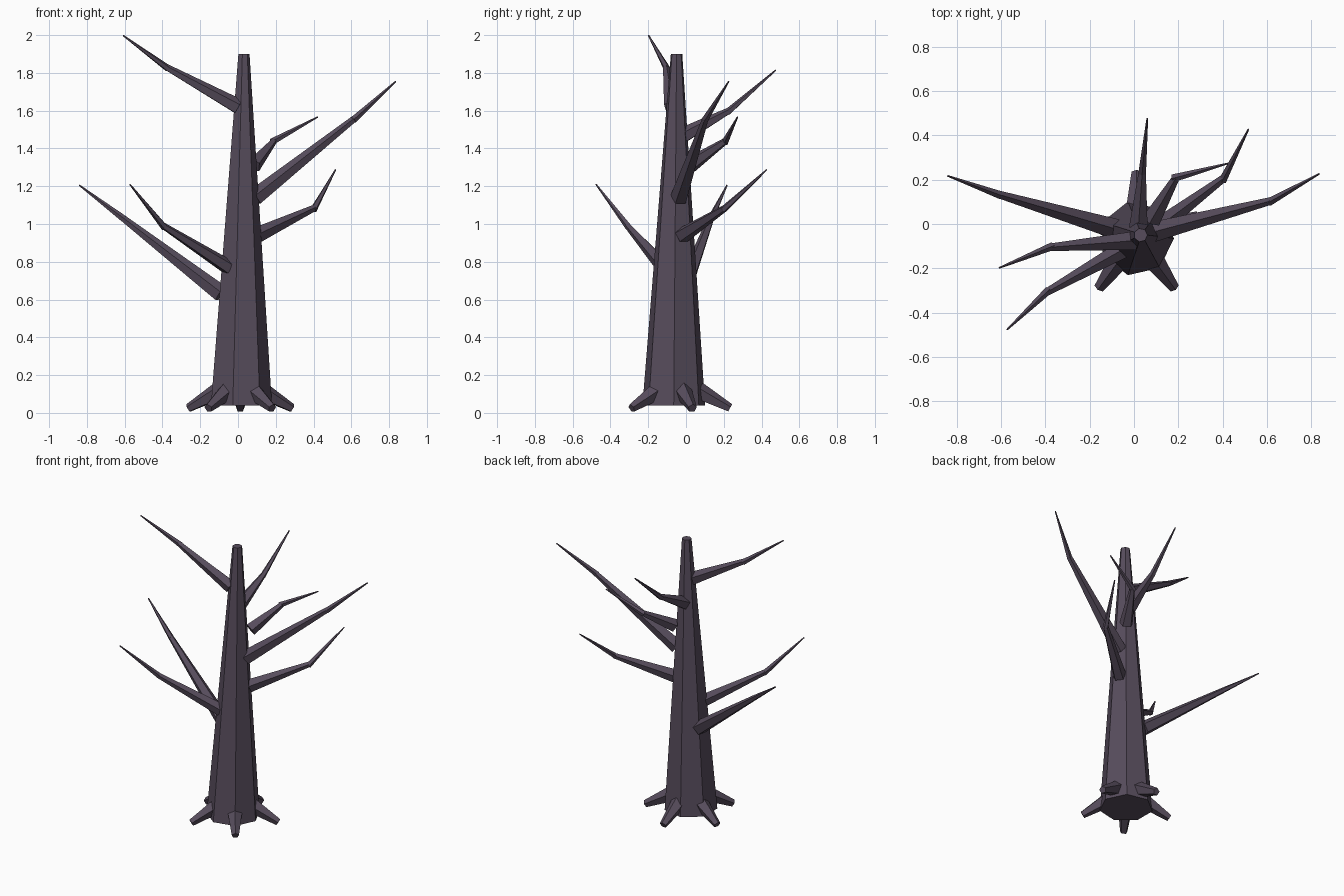
import bpy, bmesh, math
from mathutils import Vector, Matrix

if "Cube" in bpy.data.objects:
    bpy.data.objects.remove(bpy.data.objects["Cube"])

bark = bpy.data.materials.new("bark")
bark.diffuse_color = (0.095, 0.073, 0.108, 1)
bark.use_nodes = True
bark.node_tree.nodes["Principled BSDF"].inputs["Base Color"].default_value = bark.diffuse_color


def add_taper(bm, a, b, r1, r2, sides):
    """Tapered prism from point a to point b."""
    a, b = Vector(a), Vector(b)
    d = b - a
    rot = d.to_track_quat('Z', 'Y').to_matrix().to_4x4()
    bmesh.ops.create_cone(bm, cap_ends=True, segments=sides, radius1=r1, radius2=r2,
                          depth=d.length, matrix=Matrix.Translation((a + b) / 2) @ rot)


def finish(bm, name):
    me = bpy.data.meshes.new(name)
    bm.to_mesh(me)
    bm.free()
    me.materials.append(bark)
    ob = bpy.data.objects.new(name, me)
    bpy.context.collection.objects.link(ob)
    return ob


# Trunk: seven-sided, slightly leaning, horizontal end caps
bm = bmesh.new()
rings = []
for cx, cy, z, r in [(0.01, -0.065, 0.04, 0.17), (0.03, -0.05, 1.9, 0.031)]:
    rings.append([bm.verts.new((cx + r * math.cos(i * math.tau / 7),
                                cy + r * math.sin(i * math.tau / 7), z)) for i in range(7)])
low, high = rings
bm.faces.new(low[::-1])
bm.faces.new(high)
for i in range(7):
    j = (i + 1) % 7
    bm.faces.new((low[i], low[j], high[j], high[i]))
finish(bm, "trunk")

# Roots: five short stubs around the base
for k in range(5):
    ang = math.radians(90 + 72 * k)
    c, s = math.cos(ang), math.sin(ang)
    bm = bmesh.new()
    add_taper(bm, (0.012 + 0.12 * c, -0.055 + 0.12 * s, 0.115),
              (0.012 + 0.288 * c, -0.055 + 0.288 * s, 0.025), 0.05, 0.024, 5)
    finish(bm, f"root_{k + 1}")

# Branches: start, elbow, tip, start radius
branches = [
    ((0.0, -0.075, 1.62), (-0.38, -0.105, 1.83), (-0.608, -0.198, 1.998), 0.044),
    ((0.09, -0.035, 1.14), (0.62, 0.105, 1.56), (0.835, 0.226, 1.755), 0.048),
    ((0.08, 0.02, 1.31), (0.19, 0.21, 1.44), (0.423, 0.273, 1.567), 0.044),
    ((0.1, -0.02, 0.94), (0.405, 0.207, 1.085), (0.516, 0.427, 1.287), 0.044),
    ((0.02, -0.01, 1.47), (0.037, 0.23, 1.6), (0.06, 0.476, 1.815), 0.044),
    ((-0.09, -0.02, 0.63), (-0.615, 0.135, 1.035), (-0.84, 0.217, 1.205), 0.048),
    ((-0.05, -0.115, 0.77), (-0.395, -0.308, 0.99), (-0.572, -0.476, 1.21), 0.042),
]
for k, (start, elbow, tip, r) in enumerate(branches):
    bm = bmesh.new()
    add_taper(bm, start, elbow, r, 0.018, 5)
    back = Vector(elbow) + (Vector(elbow) - Vector(tip)).normalized() * 0.015
    add_taper(bm, back, tip, 0.019, 0.004, 5)
    finish(bm, f"branch_{k + 1}")
